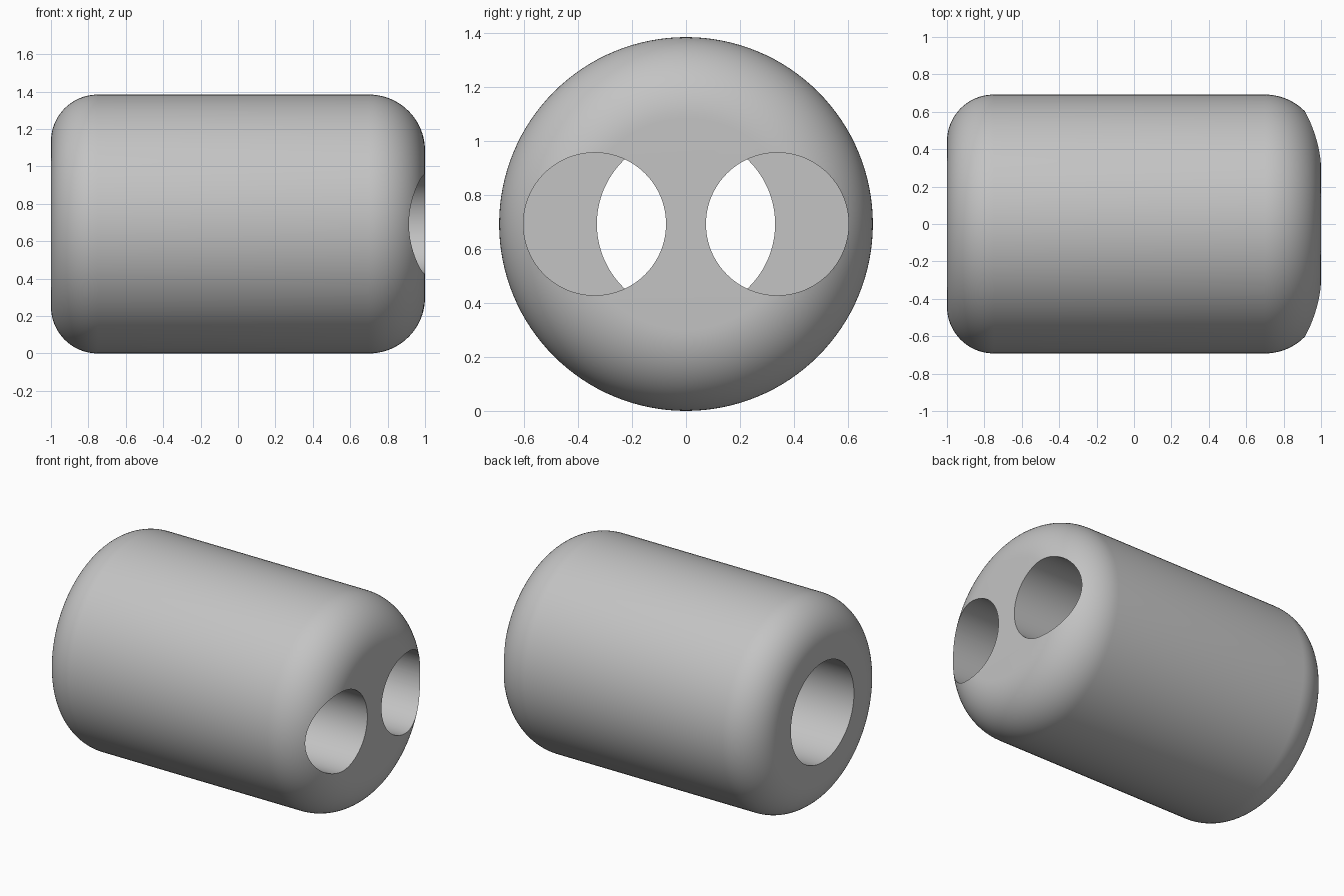
import bpy, bmesh
from math import cos, sin, pi, radians
from mathutils import Matrix

if "Cube" in bpy.data.objects:
    bpy.data.objects.remove(bpy.data.objects["Cube"], do_unlink=True)

RADIUS = 0.692
SEGMENTS = 128

grey = bpy.data.materials.new("light grey")
grey.use_nodes = True
colour = (0.55, 0.55, 0.55, 1)
grey.diffuse_color = colour
grey.node_tree.nodes["Principled BSDF"].inputs["Base Color"].default_value = colour


def add_object(name, bm):
    mesh = bpy.data.meshes.new(name)
    bm.to_mesh(mesh)
    bm.free()
    mesh.materials.append(grey)
    ob = bpy.data.objects.new(name, mesh)
    bpy.context.collection.objects.link(ob)
    return ob


def fillet(end, size, steps=20):
    """Quarter round at one end, from the flat face out to the barrel."""
    side = 1 if end > 0 else -1
    arc = [i / steps * pi / 2 for i in range(steps + 1)]
    return [(end - side * size * (1 - cos(a)), RADIUS - size * (1 - sin(a))) for a in arc]


def rod(name, x0, x1, y, radius):
    """Cylinder along x, used as a drill."""
    bm = bmesh.new()
    place = Matrix.Translation(((x0 + x1) / 2, y, RADIUS)) @ Matrix.Rotation(pi / 2, 4, "Y")
    bmesh.ops.create_cone(bm, cap_ends=True, segments=SEGMENTS, radius1=radius,
                          radius2=radius, depth=x1 - x0, matrix=place)
    ob = add_object(name, bm)
    ob.hide_render = True
    return ob


# Rounded barrel: rings along x joined by quads, capped at both ends
profile = fillet(-1, 0.25) + fillet(1, 0.3)[::-1]
bm = bmesh.new()
angles = [2 * pi * i / SEGMENTS for i in range(SEGMENTS)]
rings = [[bm.verts.new((x, r * cos(a), RADIUS + r * sin(a))) for a in angles]
         for x, r in profile]
for a, b in zip(rings, rings[1:]):
    for i in range(SEGMENTS):
        j = (i + 1) % SEGMENTS
        bm.faces.new((a[i], a[j], b[j], b[i]))
bm.faces.new(rings[0])
bm.faces.new(rings[-1])
bmesh.ops.recalc_face_normals(bm, faces=bm.faces)
barrel = add_object("barrel", bm)

# One wide bore from the right end meets two narrower bores from the left end
drills = [rod("wide_bore_cutter", -1.2, 0, 0, 0.33),
          rod("front_bore_cutter", -0.01, 1.2, -0.338, 0.264),
          rod("back_bore_cutter", -0.01, 1.2, 0.338, 0.264)]
bpy.ops.object.select_all(action="DESELECT")
bpy.context.view_layer.objects.active = barrel
barrel.select_set(True)
for drill in drills:
    cut = barrel.modifiers.new(drill.name, "BOOLEAN")
    cut.operation = "DIFFERENCE"
    cut.solver = "EXACT"
    cut.object = drill
    bpy.ops.object.modifier_apply(modifier=cut.name)
    bpy.data.objects.remove(drill, do_unlink=True)

bpy.ops.object.shade_smooth_by_angle(angle=radians(30))
